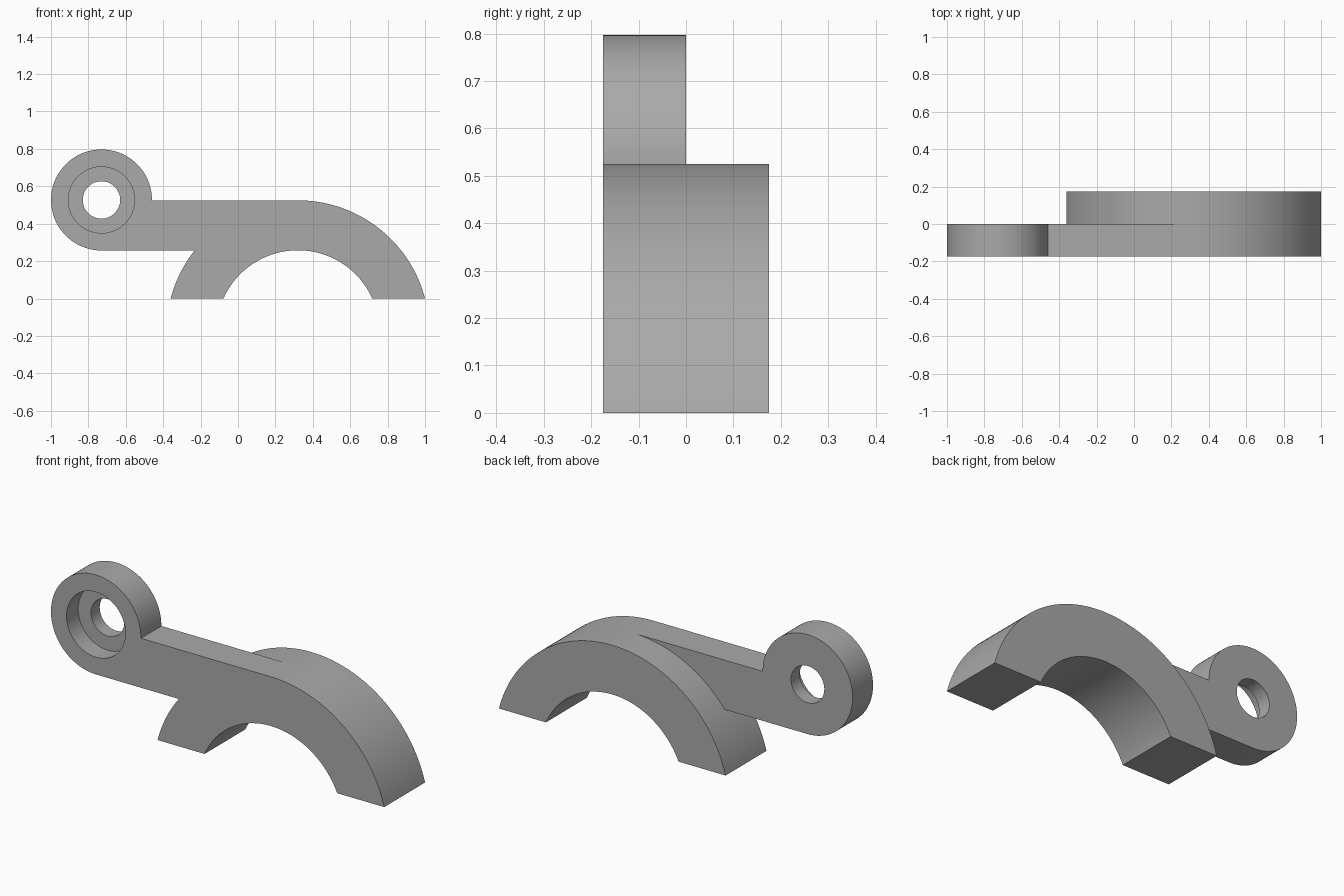
import bpy, bmesh
from math import pi, sin, cos, asin

if "Cube" in bpy.data.objects:
    bpy.data.objects.remove(bpy.data.objects["Cube"])

grey = bpy.data.materials.new("plain_grey")
grey.use_nodes = True
grey.diffuse_color = (0.4, 0.4, 0.4, 1)
grey.node_tree.nodes["Principled BSDF"].inputs["Base Color"].default_value = (0.4, 0.4, 0.4, 1)

FRONT, MIDDLE, BACK = -0.175, 0.0, 0.175
ARCH_X, ARCH_Z, OUTER, INNER = 0.32, -0.178, 0.703, 0.436
EYE_X, EYE_Z, EYE_R = -0.73, 0.527, 0.27
TOP = ARCH_Z + OUTER


def arc(cx, cz, r, start, end, steps):
    """Points on a circular arc in the xz plane."""
    angles = [start + (end - start) * i / steps for i in range(steps + 1)]
    return [(cx + r * cos(a), cz + r * sin(a)) for a in angles]


def prism(name, outline, y0, y1):
    """Extrude an xz outline from y0 to y1."""
    bm = bmesh.new()
    face = bm.faces.new([bm.verts.new((x, y0, z)) for x, z in outline])
    grown = bmesh.ops.extrude_face_region(bm, geom=[face])["geom"]
    verts = [g for g in grown if isinstance(g, bmesh.types.BMVert)]
    bmesh.ops.translate(bm, verts=verts, vec=(0, y1 - y0, 0))
    bmesh.ops.recalc_face_normals(bm, faces=bm.faces)
    mesh = bpy.data.meshes.new(name)
    bm.to_mesh(mesh)
    bm.free()
    mesh.materials.append(grey)
    obj = bpy.data.objects.new(name, mesh)
    bpy.context.collection.objects.link(obj)
    return obj


def combine(target, tool, operation):
    """Apply a boolean and discard the tool."""
    bpy.context.view_layer.objects.active = target
    mod = target.modifiers.new(operation.lower(), "BOOLEAN")
    mod.operation, mod.solver, mod.object = operation, "EXACT", tool
    bpy.ops.object.modifier_apply(modifier=mod.name)
    bpy.data.objects.remove(tool)


# Full-width clamp arch, cut flat at the ground
a_out, a_in = asin(-ARCH_Z / OUTER), asin(-ARCH_Z / INNER)
arch_outline = (arc(ARCH_X, ARCH_Z, OUTER, a_out, pi - a_out, 72)
                + arc(ARCH_X, ARCH_Z, INNER, pi - a_in, a_in, 56))
bracket = prism("clamp_bracket", arch_outline, FRONT, BACK)

# Half-width arm with a round eye, its far end buried in the arch
a_top = asin((TOP - EYE_Z) / EYE_R)
arm_outline = (arc(EYE_X, EYE_Z, EYE_R, a_top, 1.5 * pi, 72)
               + [(0.1, EYE_Z - EYE_R), (ARCH_X, TOP)])
combine(bracket, prism("arm", arm_outline, FRONT, MIDDLE), "UNION")

# Through hole, and a wider counterbore from the front
for name, radius, depth in (("bolt_hole", 0.1, 0.3), ("counterbore", 0.177, 0.1)):
    circle = arc(EYE_X, EYE_Z, radius, 0, 2 * pi, 64)[:-1]
    combine(bracket, prism(name, circle, FRONT - 0.1, FRONT + depth), "DIFFERENCE")

bpy.ops.object.select_all(action="DESELECT")
bracket.select_set(True)
bpy.context.view_layer.objects.active = bracket
bpy.ops.object.shade_smooth_by_angle(angle=pi / 6)
